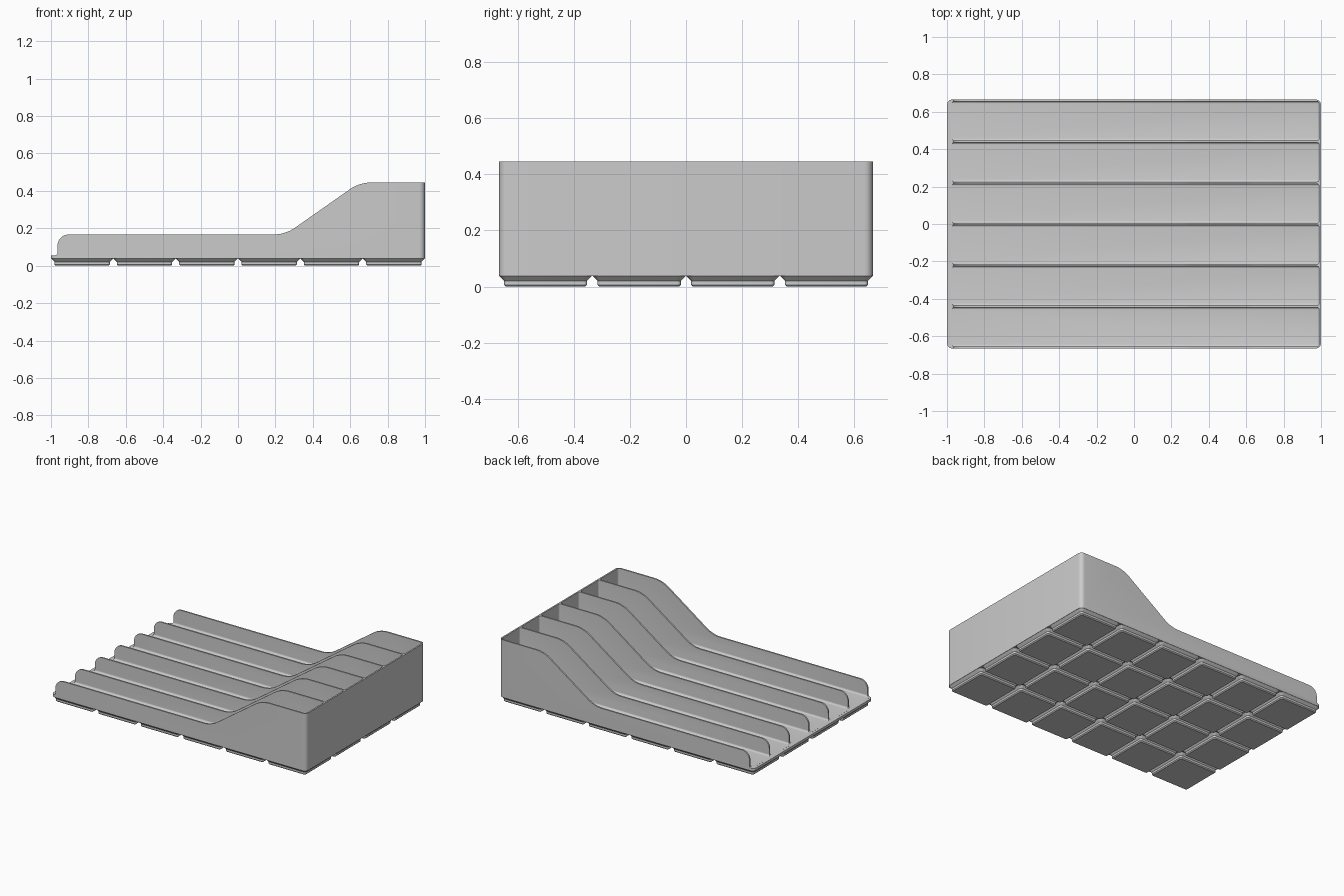
import bpy, bmesh, math
from mathutils import Vector

if "Cube" in bpy.data.objects:
    bpy.data.objects.remove(bpy.data.objects["Cube"])

HALF_X, HALF_Y = 1.0, 0.666
PITCH = 1 / 3
WALL = 0.0105
FLOOR = 0.0555
FOOT_TOP = 0.0377

grey = bpy.data.materials.new("light grey plastic")
grey.use_nodes = True
colour = (0.6, 0.6, 0.6, 1)
grey.diffuse_color = colour
grey.node_tree.nodes["Principled BSDF"].inputs["Base Color"].default_value = colour


def finish(name, bm):
    bmesh.ops.recalc_face_normals(bm, faces=bm.faces)
    mesh = bpy.data.meshes.new(name)
    bm.to_mesh(mesh)
    bm.free()
    mesh.materials.append(grey)
    obj = bpy.data.objects.new(name, mesh)
    bpy.context.collection.objects.link(obj)
    return obj


def activate(obj):
    bpy.ops.object.select_all(action="DESELECT")
    obj.select_set(True)
    bpy.context.view_layer.objects.active = obj


def smooth(obj):
    activate(obj)
    bpy.ops.object.shade_smooth_by_angle(angle=math.radians(30))


def rounded_rect(hx, hy, r, steps=6):
    """Counter-clockwise outline, one arc per corner."""
    pts = []
    for k, (sx, sy) in enumerate([(1, 1), (-1, 1), (-1, -1), (1, -1)]):
        for i in range(steps + 1):
            a = math.pi / 2 * (k + i / steps)
            pts.append((sx * (hx - r) + r * math.cos(a), sy * (hy - r) + r * math.sin(a)))
    return pts


def loft(name, rings):
    """Solid through equal-length rings of 3D points, capped at both ends."""
    bm = bmesh.new()
    loops = [[bm.verts.new(p) for p in ring] for ring in rings]
    for a, b in zip(loops, loops[1:]):
        for i in range(len(a)):
            j = (i + 1) % len(a)
            bm.faces.new((a[i], a[j], b[j], b[i]))
    bm.faces.new(loops[0][::-1])
    bm.faces.new(loops[-1])
    return finish(name, bm)


def rounded_slab(name, z0, z1):
    outline = rounded_rect(HALF_X, HALF_Y, 0.03)
    return loft(name, [[(x, y, z) for x, y in outline] for z in (z0, z1)])


def fillet(corners, steps=10):
    """Round each (x, z, radius) corner of a closed polygon."""
    pts = []
    for i, (x, z, r) in enumerate(corners):
        p = Vector((x, z))
        if r == 0:
            pts.append(p)
            continue
        u = (Vector(corners[i - 1][:2]) - p).normalized()
        v = (Vector(corners[(i + 1) % len(corners)][:2]) - p).normalized()
        half = math.acos(u.dot(v)) / 2
        centre = p + (u + v).normalized() * (r / math.sin(half))
        a = p + u * (r / math.tan(half)) - centre
        b = p + v * (r / math.tan(half)) - centre
        for k in range(steps + 1):
            pts.append(centre + a.lerp(b, k / steps).normalized() * r)
    return pts


def boolean(obj, cutter, operation):
    cutter.hide_render = True
    mod = obj.modifiers.new(operation.lower(), "BOOLEAN")
    mod.object, mod.operation, mod.solver = cutter, operation, "EXACT"
    activate(obj)
    bpy.ops.object.modifier_apply(modifier=mod.name)
    bpy.data.objects.remove(cutter)


# Floor slab
smooth(rounded_slab("floor", FOOT_TOP, FLOOR))

# Walls and dividers: swept side profile, trimmed to rounded corners
low, toe = FLOOR - 0.003, FLOOR + 0.0002
profile = fillet([
    (-0.982, low, 0), (-0.982, toe, 0), (-0.965, toe, 0.014),
    (-0.965, 0.167, 0.06), (0.253, 0.167, 0.2), (0.65, 0.445, 0.2),
    (1.1, 0.445, 0), (1.1, low, 0)])
walls = loft("walls_and_dividers", [[(p.x, y, p.y) for p in profile] for y in (-0.7, 0.7)])
boolean(walls, rounded_slab("outline_trim", 0, 0.6), "INTERSECT")

# Six compartments, open at the low end, with soft inner edges
bm = bmesh.new()
step = (2 * HALF_Y - WALL) / 6
x0, x1, z0, z1 = -1.2, HALF_X - WALL, FLOOR + 0.0006, 0.7
for i in range(6):
    y = (i - 2.5) * step
    for v in bmesh.ops.create_cube(bm, size=1)["verts"]:
        v.co = ((x0 + x1) / 2 + v.co.x * (x1 - x0), y + v.co.y * (step - WALL),
                (z0 + z1) / 2 + v.co.z * (z1 - z0))
soft = []
for e in bm.edges:
    a, b = (v.co for v in e.verts)
    middle = (a + b) / 2
    if middle.z < 0.6 and middle.x > -1 and (middle.z < 0.1 or middle.x > 0.5):
        soft.append(e)
bmesh.ops.bevel(bm, geom=soft, offset=0.012, segments=4, profile=0.5, affect="EDGES")
boolean(walls, finish("compartment_cutter", bm), "DIFFERENCE")
smooth(walls)

# Grid of stepped feet: half width, corner radius, height
steps = [(0.1415, 0.0064, 0), (0.148, 0.0127, 0.0064),
         (0.148, 0.0127, 0.0207), (0.165, 0.0298, FOOT_TOP)]
cx, cy = -2.5 * PITCH, -1.5 * PITCH
feet = loft("base_feet", [[(cx + x, cy + y, z) for x, y in rounded_rect(h, h, r)]
                          for h, r, z in steps])
smooth(feet)
for axis, count in ((0, 6), (1, 4)):
    mod = feet.modifiers.new("grid", "ARRAY")
    mod.count = count
    mod.use_relative_offset = False
    mod.use_constant_offset = True
    offset = [0, 0, 0]
    offset[axis] = PITCH
    mod.constant_offset_displace = offset
